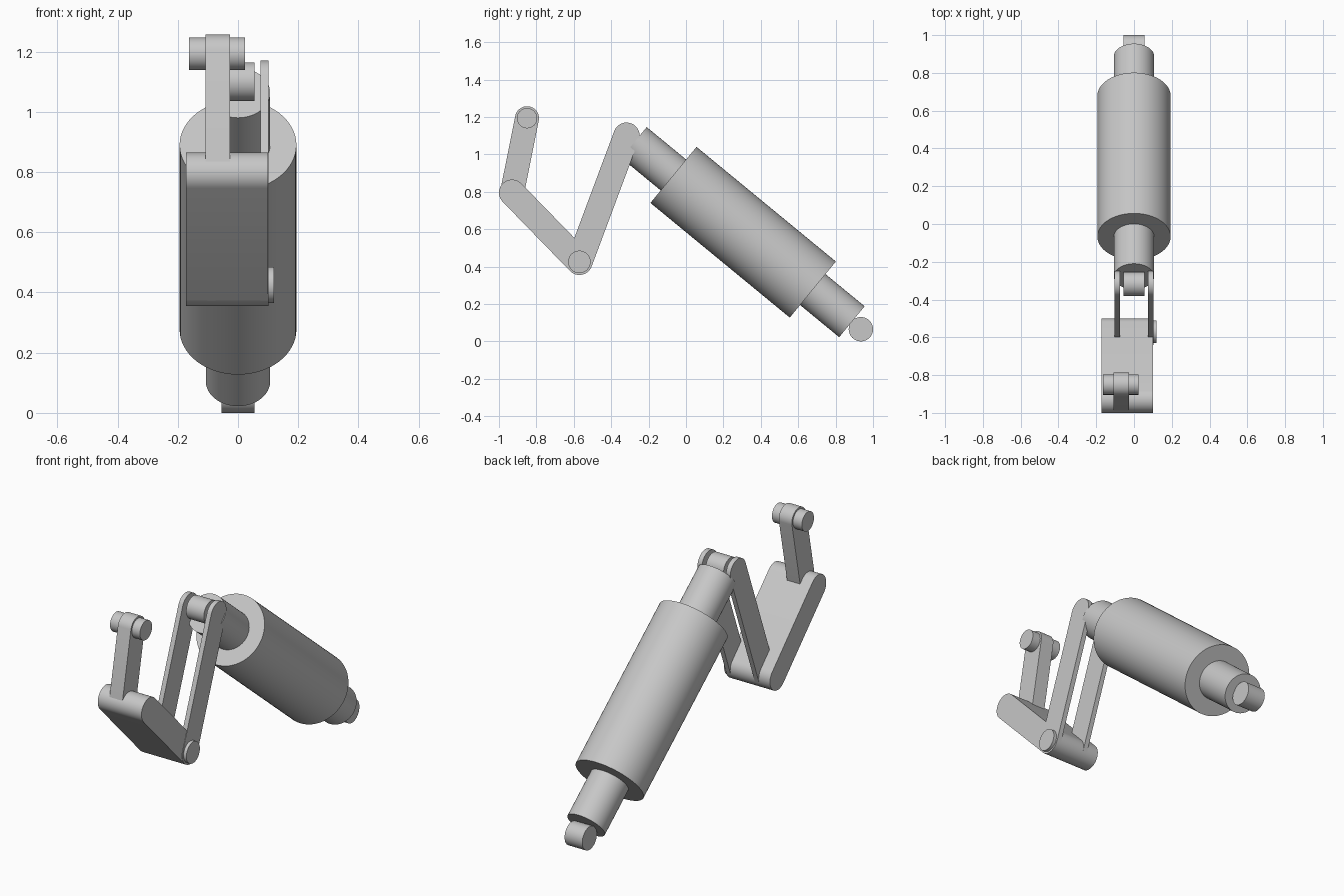
import bpy, bmesh, math
from mathutils import Vector

cube = bpy.data.objects.get("Cube")
if cube:
    bpy.data.objects.remove(cube, do_unlink=True)

GREY = (0.57, 0.57, 0.57, 1)
metal = bpy.data.materials.new("light grey metal")
metal.use_nodes = True
metal.diffuse_color = GREY
metal.node_tree.nodes["Principled BSDF"].inputs["Base Color"].default_value = GREY


def finish(obj, name):
    obj.name = name
    obj.data.name = name
    obj.data.materials.append(metal)
    bpy.ops.object.select_all(action="DESELECT")
    obj.select_set(True)
    bpy.context.view_layer.objects.active = obj
    bpy.ops.object.shade_smooth_by_angle(angle=math.radians(30))


def rod(name, a, b, radius):
    """Closed cylinder from point a to point b."""
    a, b = Vector(a), Vector(b)
    bpy.ops.mesh.primitive_cylinder_add(vertices=64, radius=radius,
                                        depth=(b - a).length, location=(a + b) / 2)
    obj = bpy.context.object
    obj.rotation_euler = (b - a).to_track_quat("Z", "Y").to_euler()
    finish(obj, name)


def pin(name, centre, radius, x0, x1):
    """Cylinder across the model at a (y, z) pivot."""
    rod(name, (x0, *centre), (x1, *centre), radius)


def link(name, a, b, radius, x0, x1, steps=24):
    """Round-ended bar between two (y, z) pivots, extruded along x."""
    a, b = Vector(a), Vector(b)
    heading = math.atan2(b.y - a.y, b.x - a.x)
    bm = bmesh.new()
    outline = []
    for centre, start in ((b, heading - math.pi / 2), (a, heading + math.pi / 2)):
        for i in range(steps + 1):
            t = start + math.pi * i / steps
            outline.append(bm.verts.new((x0, centre.x + radius * math.cos(t),
                                         centre.y + radius * math.sin(t))))
    face = bm.faces.new(outline)
    grown = bmesh.ops.extrude_face_region(bm, geom=[face])["geom"]
    bmesh.ops.translate(bm, vec=(x1 - x0, 0, 0),
                        verts=[v for v in grown if isinstance(v, bmesh.types.BMVert)])
    bmesh.ops.recalc_face_normals(bm, faces=bm.faces)
    mesh = bpy.data.meshes.new(name)
    bm.to_mesh(mesh)
    bm.free()
    obj = bpy.data.objects.new(name, mesh)
    bpy.context.collection.objects.link(obj)
    finish(obj, name)


# Pivots of the linkage as (y, z)
tip, elbow = (-0.85, 1.193), (-0.93, 0.795)
knee, shoulder = (-0.57, 0.425), (-0.318, 1.1)

# Damper body with a thinner rod running through it
rod("damper_body", (0, -0.067, 0.89), (0, 0.678, 0.277), 0.194)
rod("damper_rod", (0, -0.278, 1.063), (0, 0.887, 0.105), 0.107)
pin("rear_mount_pin", (0.935, 0.065), 0.065, -0.055, 0.055)
pin("front_mount_pin", shoulder, 0.064, -0.055, 0.055)

# Pair of thin arms
for side, x0, x1 in (("left", 0.075, 0.102), ("right", -0.102, -0.075)):
    link(side + "_thin_arm", knee, shoulder, 0.07, x0, x1)

# Wide rocker and its pivot cap
link("wide_rocker", knee, elbow, 0.07, -0.172, 0.1)
pin("rocker_pivot_cap", knee, 0.06, 0.09, 0.12)

# Upper arm with its cross pin
link("upper_arm", elbow, tip, 0.064, -0.108, -0.027)
pin("upper_cross_pin", tip, 0.054, -0.163, 0.023)
